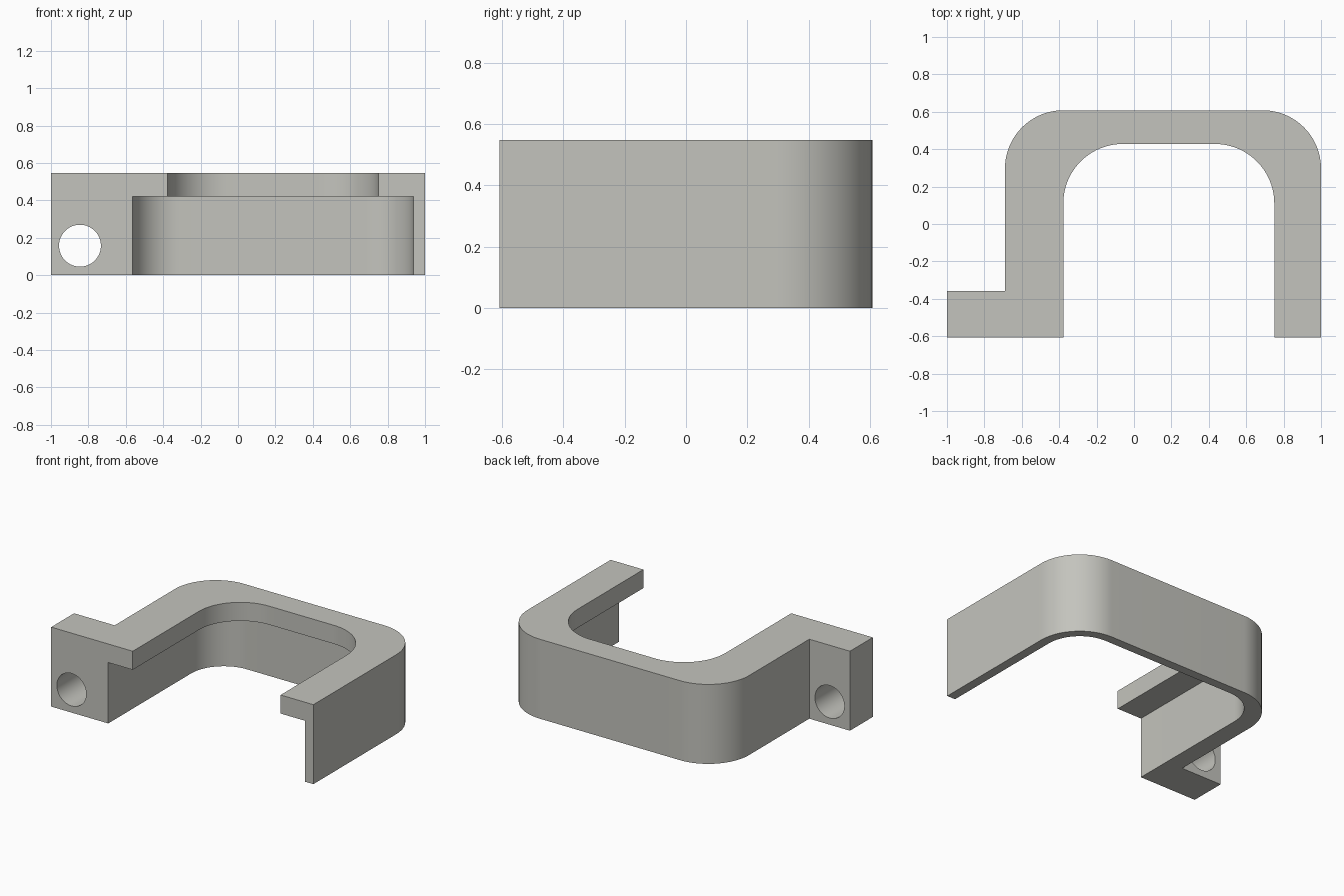
import bpy, bmesh, math

if "Cube" in bpy.data.objects:
    bpy.data.objects.remove(bpy.data.objects["Cube"])

TOP, FRONT, BACK = 0.548, -0.607, 0.608

grey = bpy.data.materials.new("light warm grey")
grey.diffuse_color = (0.55, 0.55, 0.51, 1)
grey.use_nodes = True
grey.node_tree.nodes["Principled BSDF"].inputs["Base Color"].default_value = grey.diffuse_color


def arc(cx, cy, r, a0, a1, n=24):
    return [(cx + r * math.cos(math.radians(a0 + (a1 - a0) * i / n)),
             cy + r * math.sin(math.radians(a0 + (a1 - a0) * i / n)))
            for i in range(n + 1)]


def arch(x0, x1, y0, y1, r):
    """Rectangle with its two back corners rounded, counter-clockwise."""
    return ([(x0, y0), (x1, y0)] + arc(x1 - r, y1 - r, r, 0, 90)
            + arc(x0 + r, y1 - r, r, 90, 180))


def prism(name, pts, z0, z1):
    bm = bmesh.new()
    face = bm.faces.new([bm.verts.new((x, y, z0)) for x, y in pts])
    ext = bmesh.ops.extrude_face_region(bm, geom=[face])
    verts = [v for v in ext["geom"] if isinstance(v, bmesh.types.BMVert)]
    bmesh.ops.translate(bm, verts=verts, vec=(0, 0, z1 - z0))
    bmesh.ops.recalc_face_normals(bm, faces=bm.faces)
    me = bpy.data.meshes.new(name)
    bm.to_mesh(me)
    bm.free()
    me.materials.append(grey)
    ob = bpy.data.objects.new(name, me)
    bpy.context.collection.objects.link(ob)
    return ob


# Outer body with the mounting tab at the front left
outline = arch(-0.69, 1.0, FRONT, BACK, 0.312)[1:]
outline += [(-0.69, -0.358), (-1.0, -0.358), (-1.0, FRONT)]
bracket = prism("clamp_bracket", outline, 0, TOP)

# Upper opening, wider lower recess, and screw hole
cutters = [
    prism("lower_recess_cutter", arch(-0.565, 0.937, -0.8, 0.546, 0.25), -0.1, 0.42),
    prism("upper_opening_cutter", arch(-0.378, 0.75, -0.8, 0.428, 0.318), 0.2, 0.7),
]
bpy.ops.mesh.primitive_cylinder_add(vertices=64, radius=0.112, depth=1,
                                    location=(-0.845, -0.48, 0.158),
                                    rotation=(math.pi / 2, 0, 0))
hole = bpy.context.object
hole.name = "screw_hole_cutter"
hole.data.materials.append(grey)
cutters.append(hole)

bpy.ops.object.select_all(action='DESELECT')
bpy.context.view_layer.objects.active = bracket
bracket.select_set(True)
for cutter in cutters:
    cutter.hide_render = True
    mod = bracket.modifiers.new(cutter.name, 'BOOLEAN')
    mod.operation = 'DIFFERENCE'
    mod.solver = 'EXACT'
    mod.object = cutter
    bpy.ops.object.modifier_apply(modifier=mod.name)
for cutter in cutters:
    bpy.data.objects.remove(cutter)

# Smooth the rounded corners, keep the machined edges crisp
bpy.ops.object.shade_smooth_by_angle(angle=math.radians(30))
